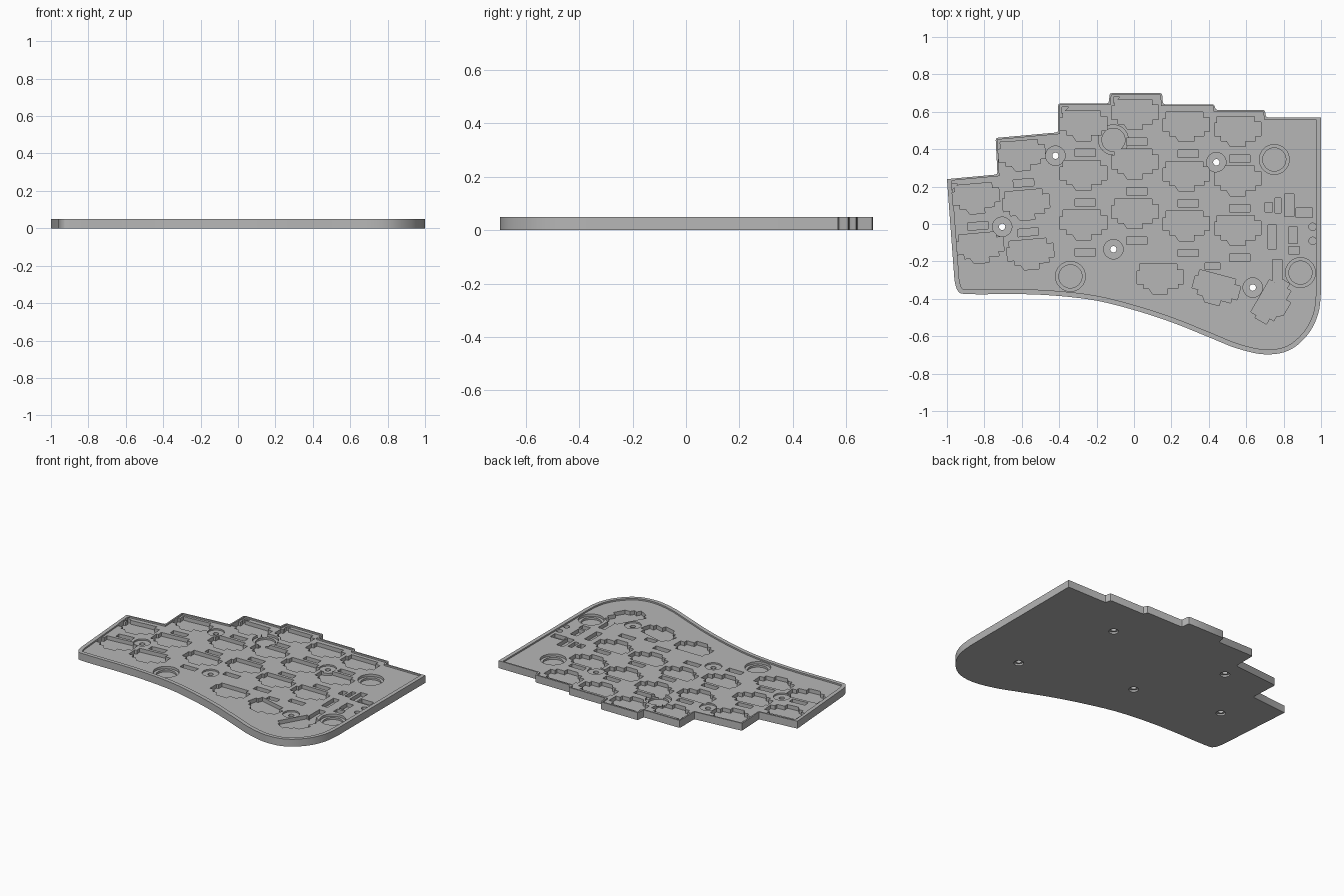
import bpy, math
from mathutils import Vector, Matrix
from mathutils.geometry import delaunay_2d_cdt

cube = bpy.data.objects.get("Cube")
if cube:
    bpy.data.objects.remove(cube, do_unlink=True)

HEIGHT, DECK, FLOOR = 0.05, 0.04, 0.014

grey = bpy.data.materials.new("matte grey")
grey.use_nodes = True
grey.diffuse_color = (0.47, 0.47, 0.47, 1)
grey.node_tree.nodes["Principled BSDF"].inputs["Base Color"].default_value = (0.47, 0.47, 0.47, 1)


def circle(x, y, r, n=32):
    return [Vector((x + r * math.cos(math.tau * i / n), y + r * math.sin(math.tau * i / n)))
            for i in range(n)]


def placed(points, x, y, degrees=0):
    turn = Matrix.Rotation(math.radians(degrees), 2)
    return [turn @ Vector(p) + Vector((x, y)) for p in points]


def box(w, h):
    return [(-w / 2, -h / 2), (w / 2, -h / 2), (w / 2, h / 2), (-w / 2, h / 2)]


def rounded(points, r=0.012):
    """Trim each inner corner of an open path with a short arc."""
    out = [Vector(points[0])]
    for before, corner, after in zip(points, points[1:], points[2:]):
        p = Vector(corner)
        a, b = Vector(before) - p, Vector(after) - p
        s = min(r, a.length * 0.4, b.length * 0.4)
        a, b = p + a.normalized() * s, p + b.normalized() * s
        out += [a, (a + b) / 4 + p / 2, b]
    return out + [Vector(points[-1])]


def spline(points, steps=5):
    """Catmull-Rom curve through the points."""
    pts = [Vector(p) for p in points]
    pts = [pts[0]] + pts + [pts[-1]]
    out = []
    for a, b, c, d in zip(pts, pts[1:], pts[2:], pts[3:]):
        for k in range(steps):
            t = k / steps
            out.append(0.5 * (2 * b + (c - a) * t + (2 * a - 5 * b + 4 * c - d) * t**2
                              + (3 * b - a - 3 * c + d) * t**3))
    return out + [pts[-1]]


def inset(points):
    """Rim line: thin along the stepped back, wider elsewhere."""
    lines = []
    for i, p in enumerate(points):
        a, b = Vector(p), Vector(points[(i + 1) % len(points)])
        mid = (a + b) / 2
        d = 0.01 if mid.y > 0.2 and mid.x < 0.98 else 0.026
        along = (b - a).normalized()
        lines.append((a + Vector((-along.y, along.x)) * d, along))
    out = []
    for i, (q, v) in enumerate(lines):
        p, u = lines[i - 1]
        cross = u.cross(v)
        out.append(q if abs(cross) < 1e-3 else p + u * ((q - p).cross(v) / cross))
    return out


# Stepped back edge and swept front edge
back = [(1, 0.57), (0.705, 0.57), (0.7, 0.61), (0.435, 0.61), (0.43, 0.64), (0.155, 0.64),
        (0.15, 0.70), (-0.13, 0.70), (-0.135, 0.645), (-0.405, 0.645), (-0.405, 0.49),
        (-0.74, 0.46), (-0.73, 0.265), (-1, 0.24)]
front = [(-0.96, -0.30), (-0.94, -0.36), (-0.88, -0.375), (-0.6, -0.375), (-0.4, -0.385), (-0.2, -0.41),
         (0, -0.46), (0.2, -0.525), (0.4, -0.605), (0.55, -0.665), (0.7, -0.697), (0.83, -0.675),
         (0.93, -0.59), (0.985, -0.48), (1, -0.36)]
curve = spline(front)

# Outer edge, and the shallow deck inside the rim
regions = [("body", rounded(back) + curve, HEIGHT), ("deck", inset(back + curve), DECK)]

# Socket pockets: columns of keys with diode slots, then the thumb fan
socket = [(-0.125, -0.035), (-0.09, -0.035), (-0.09, -0.06), (-0.06, -0.06), (-0.04, -0.09),
          (0.04, -0.09), (0.04, -0.06), (0.095, -0.06), (0.095, -0.035), (0.125, -0.035),
          (0.125, 0.04), (0.09, 0.04), (0.09, 0.07), (-0.11, 0.07), (-0.11, 0.035), (-0.125, 0.035)]
columns = [(-0.845, 0.145, 2, 5), (-0.60, 0.375, 3, 5), (-0.27, 0.535, 3, 0),
           (0.005, 0.595, 3, 0), (0.28, 0.53, 3, 0), (0.555, 0.505, 3, 0)]
pockets = []
for x, y, count, tilt in columns:
    for row in range(count):
        offset = Matrix.Rotation(math.radians(tilt), 2) @ Vector((0, -0.265 * row))
        kx, ky = x + offset.x, y + offset.y
        pockets.append(placed(socket, kx, ky, tilt))
        if x > -0.5 or row < count - 1:
            pockets.append(placed(box(0.11, 0.04), kx + 0.01, ky - 0.155, tilt))
for x, y, tilt in [(0.14, -0.285, 0), (0.44, -0.34, -15), (0.74, -0.41, 60)]:
    pockets.append(placed(socket, x, y, tilt))

# Controller and component pockets
for x, y, w, h in [(0.72, 0.09, 0.04, 0.05), (0.83, 0.10, 0.05, 0.12), (0.91, 0.06, 0.09, 0.05),
                   (0.74, -0.07, 0.045, 0.13), (0.85, -0.06, 0.05, 0.09), (0.855, -0.14, 0.06, 0.04),
                   (0.765, -0.25, 0.05, 0.12), (0.42, -0.225, 0.08, 0.035), (0.77, 0.10, 0.03, 0.08)]:
    pockets.append(placed(box(w, h), x, y))
for y in (-0.015, -0.09):
    pockets.append(circle(0.955, y, 0.02, 16))

# Small relief notches in the back corners
for x, y in [(-0.975, 0.215), (-0.715, 0.44), (-0.385, 0.625), (-0.11, 0.68)]:
    pockets.append(placed([(0, 0), (0, -0.035), (0.035, 0)], x, y))
regions += [("pocket", p, FLOOR) for p in pockets]

# Round stepped magnet wells
for x, y in [(-0.11, 0.45), (0.75, 0.345), (-0.34, -0.28), (0.89, -0.26)]:
    regions += [("well", circle(x, y, 0.08), 0.024), ("well", circle(x, y, 0.062), FLOOR - 0.003)]

# Screw seats with through holes and underside recesses
for x, y in [(-0.42, 0.365), (0.44, 0.33), (-0.705, -0.015), (-0.11, -0.135), (0.635, -0.34)]:
    regions += [("seat", circle(x, y, 0.052), 0.03), ("head", circle(x, y, 0.03), HEIGHT),
                ("hole", circle(x, y, 0.017, 20), HEIGHT)]

# Divide the plan along every outline
points, loops = [], []
for kind, outline, level in regions:
    loops.append(list(range(len(points), len(points) + len(outline))))
    points += outline
plan, _, cells, _, _, owners = delaunay_2d_cdt(points, [], loops, 1, 1e-5)

# Bottom and top level of each solid cell, found from its outlines
solid = []
for cell, owner in zip(cells, owners):
    kinds = {regions[i][0] for i in owner}
    if "body" in kinds and "hole" not in kinds:
        top = 0.03 if "seat" in kinds else min(regions[i][2] for i in owner)
        solid.append((list(cell), 0.012 if "head" in kinds else 0.0, top))


def sides(cell):
    return zip(cell, cell[1:] + cell[:1])


beside = {edge: (low, top) for cell, low, top in solid for edge in sides(cell)}
index, faces = {}, []


def add_face(corners):
    faces.append([index.setdefault(c, len(index)) for c in corners])


# Raise the cells into decks, undersides and the walls between them
for cell, low, top in solid:
    add_face([(v, top) for v in cell])
    add_face([(v, low) for v in reversed(cell)])
    for a, b in sides(cell):
        next_low, next_top = beside.get((b, a), (top, top))
        for z0, z1 in ((low, min(next_low, top)), (max(next_top, low), top)):
            if z1 - z0 > 1e-6:
                add_face([(a, z0), (b, z0), (b, z1), (a, z1)])

mesh = bpy.data.meshes.new("keyboard_tray")
mesh.from_pydata([(plan[v].x, plan[v].y, z) for v, z in index], [], faces)
mesh.materials.append(grey)
tray = bpy.data.objects.new("keyboard_tray", mesh)
bpy.context.collection.objects.link(tray)

# Smooth the swept sides while keeping edges crisp
tray.select_set(True)
bpy.context.view_layer.objects.active = tray
bpy.ops.object.shade_smooth_by_angle(angle=math.radians(30))
